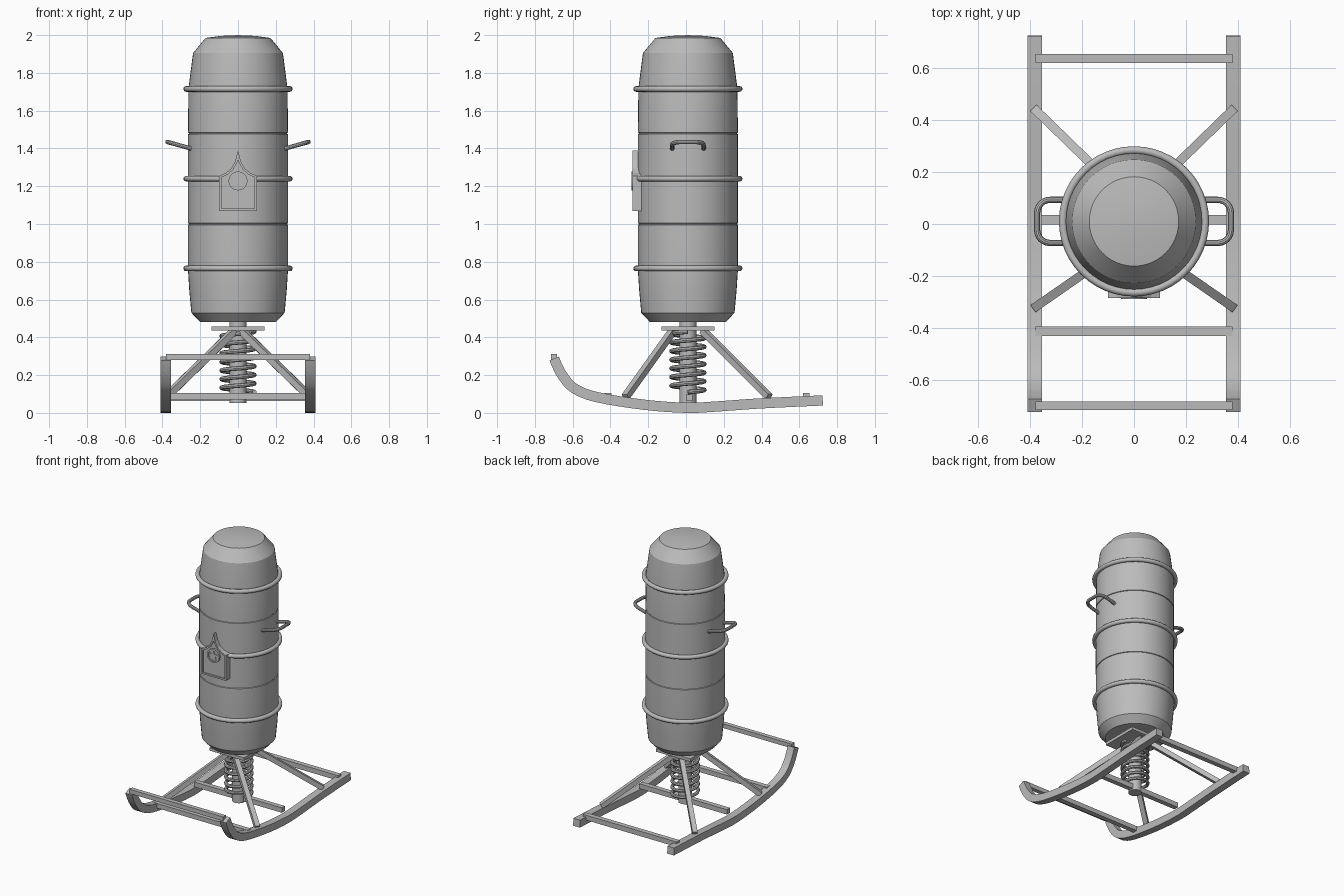
import bpy, bmesh, math
from mathutils import Vector

if "Cube" in bpy.data.objects:
    bpy.data.objects.remove(bpy.data.objects["Cube"])

CY = 0.01  # centre of the drum along y

steel = bpy.data.materials.new("grey_steel")
steel.diffuse_color = (0.5, 0.5, 0.5, 1)
steel.use_nodes = True
steel.node_tree.nodes["Principled BSDF"].inputs["Base Color"].default_value = steel.diffuse_color


def finish(name, bm, smooth=True):
    bmesh.ops.recalc_face_normals(bm, faces=bm.faces)
    me = bpy.data.meshes.new(name)
    bm.to_mesh(me)
    bm.free()
    ob = bpy.data.objects.new(name, me)
    bpy.context.collection.objects.link(ob)
    me.materials.append(steel)
    if smooth:
        bpy.ops.object.select_all(action='DESELECT')
        ob.select_set(True)
        bpy.context.view_layer.objects.active = ob
        bpy.ops.object.shade_smooth_by_angle(angle=math.radians(32))
    return ob


def box(name, lo, hi):
    bm = bmesh.new()
    bmesh.ops.create_cube(bm, size=1)
    for v in bm.verts:
        v.co = [(a + b) / 2 + c * (b - a) for a, b, c in zip(lo, hi, v.co)]
    return finish(name, bm, False)


def lathe(name, profile, steps=48):
    bm = bmesh.new()
    verts = [bm.verts.new((r, 0, z)) for r, z in profile]
    edges = [bm.edges.new(p) for p in zip(verts, verts[1:])]
    bmesh.ops.spin(bm, geom=verts + edges, cent=(0, 0, 0), axis=(0, 0, 1),
                   angle=math.tau, steps=steps)
    bmesh.ops.remove_doubles(bm, verts=bm.verts, dist=1e-5)
    bmesh.ops.translate(bm, verts=bm.verts, vec=(0, CY, 0))
    return finish(name, bm)


def sweep(name, path, radius, sides=10, spin=0.0, up=(0, 0, 1)):
    """Tube of any side count along a path, with capped ends."""
    bm = bmesh.new()
    pts = [Vector(p) for p in path]
    rings = []
    for i, p in enumerate(pts):
        t = (pts[min(i + 1, len(pts) - 1)] - pts[max(i - 1, 0)]).normalized()
        a = t.cross(Vector(up)).normalized()
        b = a.cross(t)
        rings.append([bm.verts.new(p + radius * (a * math.cos(k) + b * math.sin(k)))
                      for k in (spin + math.tau * j / sides for j in range(sides))])
    for r, s in zip(rings, rings[1:]):
        for j in range(sides):
            k = (j + 1) % sides
            bm.faces.new((r[j], r[k], s[k], s[j]))
    bm.faces.new(rings[0])
    bm.faces.new(rings[-1])
    return finish(name, bm)


def plate(name, outline, y_front, y_back, rim=0.0, sink=0.0):
    """Extruded x-z outline with an optional raised rim on the front."""
    bm = bmesh.new()
    face = bm.faces.new([bm.verts.new((x, y_front, z)) for x, z in outline])
    ext = bmesh.ops.extrude_face_region(bm, geom=[face], use_keep_orig=True)
    for v in ext['geom']:
        if isinstance(v, bmesh.types.BMVert):
            v.co.y = y_back
    bmesh.ops.recalc_face_normals(bm, faces=bm.faces)
    if rim:
        front = min(bm.faces, key=lambda f: f.calc_center_median().y)
        bmesh.ops.inset_region(bm, faces=[front], thickness=rim, use_even_offset=True)
        inner = [front] if front.is_valid else []
        for f in inner:
            lip = bmesh.ops.extrude_face_region(bm, geom=[f])
            bmesh.ops.translate(bm, vec=(0, sink, 0),
                                verts=[v for v in lip['geom'] if isinstance(v, bmesh.types.BMVert)])
            bmesh.ops.delete(bm, geom=[f], context='FACES_ONLY')
    return finish(name, bm, False)


# Drum body with two narrow seams
seams = [(r, z + d) for z in (1.0, 1.48)
         for r, d in ((0.265, -0.004), (0.26, -0.002), (0.26, 0.002), (0.265, 0.004))]
lathe("drum_body", [(0, 0.48), (0.2, 0.48), (0.247, 0.53), (0.258, 0.65), (0.265, 0.76)] + seams
      + [(0.262, 1.72), (0.238, 1.905), (0.172, 1.985), (0.09, 1.996), (0, 2.0)])

# Hoops around the drum
for i, z in enumerate((0.765, 1.24, 1.715)):
    lathe(f"hoop_{i + 1}", [(0.274 + 0.015 * math.cos(a), z + 0.015 * math.sin(a))
                            for a in (math.tau * k / 12 for k in range(13))])

# Side handles: rounded loops tilted upwards
for side, label in ((-1, "left"), (1, "right")):
    loop = [(0.24, -0.083)]
    for cy, start in ((-0.033, -90), (0.033, 0)):
        loop += [(0.323 + 0.05 * math.cos(math.radians(start + k * 15)),
                  cy + 0.05 * math.sin(math.radians(start + k * 15))) for k in range(7)]
    loop.append((0.24, 0.083))
    sweep(f"handle_{label}", [(side * x, CY + y, 1.4 + (x - 0.25) * 0.28) for x, y in loop], 0.012)

# Front badge: pointed plate with raised rim, ring and star
half = [(0.1, 1.07), (0.1, 1.255), (0.065, 1.27), (0.035, 1.295), (0.014, 1.335)]
plate("badge", half + [(0, 1.39)] + [(-x, z) for x, z in reversed(half)],
      -0.284, -0.235, 0.012, 0.008)
disc = [(0.05 * math.cos(math.tau * k / 24), 1.228 + 0.05 * math.sin(math.tau * k / 24))
        for k in range(24)]
plate("badge_ring", disc, -0.289, -0.27, 0.011, 0.007)
star = [(r * math.sin(math.pi * k / 5), 1.228 + r * math.cos(math.pi * k / 5))
        for k in range(10) for r in ((0.038, 0.016)[k % 2],)]
plate("badge_star", star, -0.287, -0.278)

# Mounting plate, centre post and spring
box("mounting_plate", (-0.14, CY - 0.14, 0.435), (0.14, CY + 0.14, 0.457))
lathe("centre_post", [(0, 0.053), (0.045, 0.053), (0.045, 0.485), (0, 0.485)], 24)
turns, per = 7, 24
sweep("spring", [(0.087 * math.cos(math.tau * k / per), CY + 0.087 * math.sin(math.tau * k / per),
                  0.11 + 0.32 * k / (turns * per)) for k in range(turns * per + 1)], 0.012, 8)

# Sled runners: curved bars swept along a smoothed side path
ctrl = [Vector(p) for p in ((0.724, 0.066), (0.39, 0.05), (0.15, 0.033), (0, 0.027), (-0.22, 0.043),
                            (-0.47, 0.083), (-0.592, 0.13), (-0.652, 0.195), (-0.682, 0.25),
                            (-0.698, 0.288))]
ctrl = [2 * ctrl[0] - ctrl[1]] + ctrl + [2 * ctrl[-1] - ctrl[-2]]
path = []
for a, b, c, d in zip(ctrl, ctrl[1:], ctrl[2:], ctrl[3:]):
    for k in range(4):
        t = k / 4
        path.append(0.5 * (2 * b + (c - a) * t + (2 * a - 5 * b + 4 * c - d) * t * t
                           + (3 * b - a - 3 * c + d) * t ** 3))
path.append(ctrl[-2])
for side, label in ((-1, "left"), (1, "right")):
    ob = sweep(f"runner_{label}", [(side * 0.382, p.x, p.y) for p in path],
               0.027 * math.sqrt(2), 4, math.pi / 4, (0, 0.55, 0.83))

# Cross bars
for name, x, y, dy, z0, z1 in (("front_top_bar", 0.38, -0.7, 0.016, 0.28, 0.311),
                               ("front_cross_bar", 0.38, -0.413, 0.018, 0.07, 0.104),
                               ("middle_cross_bar", 0.357, 0.017, 0.018, 0.062, 0.098),
                               ("rear_cross_bar", 0.38, 0.637, 0.018, 0.068, 0.104)):
    box(name, (-x, y - dy, z0), (x, y + dy, z1))

# Diagonal struts from the mounting plate to the runners
for side, label in ((-1, "left"), (1, "right")):
    for end, foot, top in (("front", -0.32, -0.07), ("rear", 0.44, 0.09)):
        sweep(f"{end}_strut_{label}", [(side * 0.38, foot, 0.085), (side * 0.02, top, 0.435)],
              0.017 * math.sqrt(2), 4, math.pi / 4)
